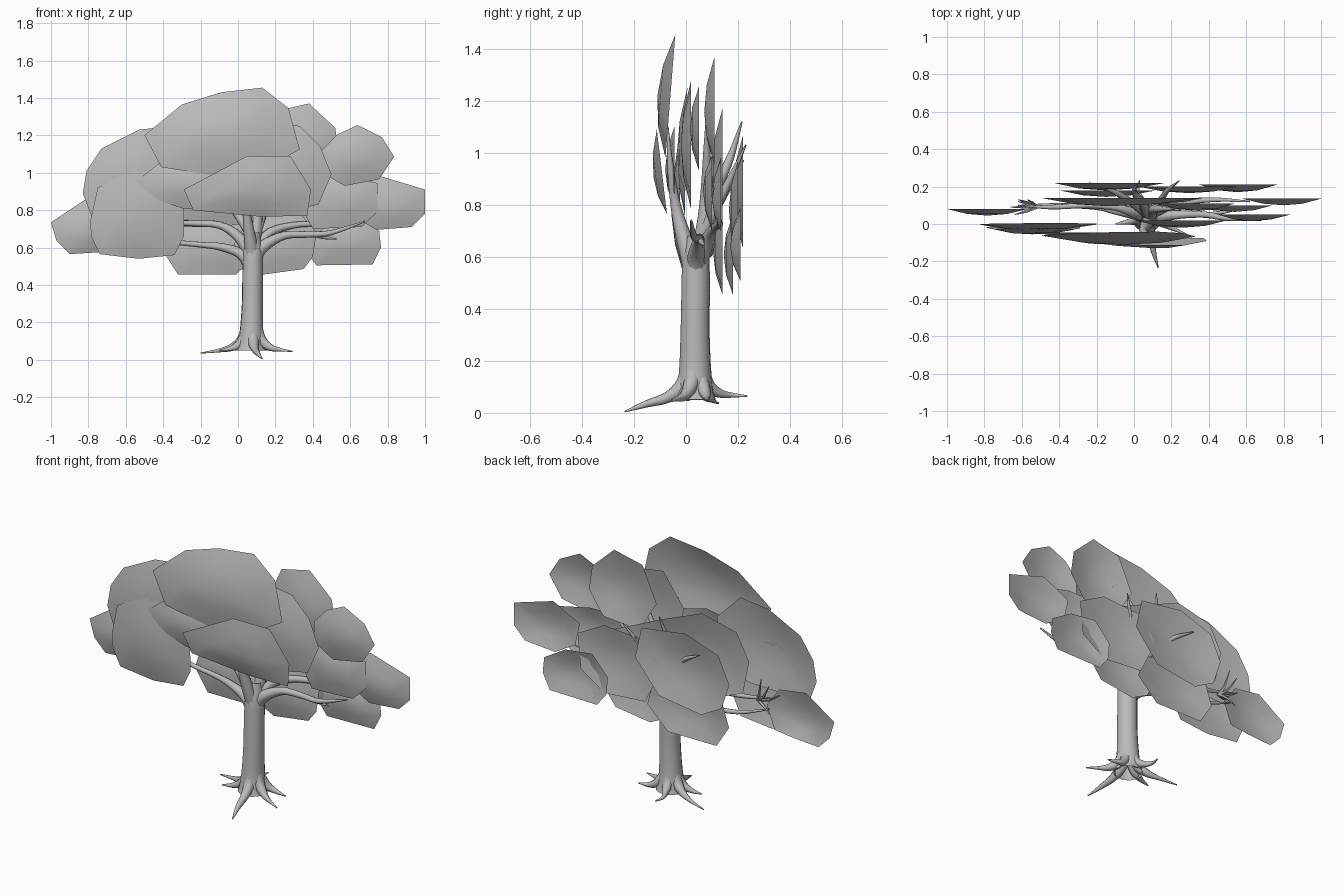
import bpy, bmesh, math
from mathutils import Vector

grey = bpy.data.materials.new("plain_grey")
grey.diffuse_color = (0.5, 0.5, 0.5, 1)


def finish(name, bm, angle):
    me = bpy.data.meshes.new(name)
    bm.to_mesh(me)
    bm.free()
    me.materials.append(grey)
    ob = bpy.data.objects.new(name, me)
    bpy.context.collection.objects.link(ob)
    bpy.ops.object.select_all(action='DESELECT')
    ob.select_set(True)
    bpy.context.view_layer.objects.active = ob
    bpy.ops.object.shade_smooth_by_angle(angle=math.radians(angle))
    return ob


def smooth_path(pts, steps):
    """Catmull-Rom through (x, y, z, radius) points."""
    p = [Vector(q) for q in pts]
    p = [2 * p[0] - p[1]] + p + [2 * p[-1] - p[-2]]
    out = []
    for i in range(1, len(p) - 2):
        a, b, c, d = p[i - 1:i + 3]
        for s in range(steps):
            t = s / steps
            out.append(0.5 * (2 * b + (c - a) * t + (2 * a - 5 * b + 4 * c - d) * t * t
                              + (3 * b - a - 3 * c + d) * t ** 3))
    return out + [p[-2]]


def limb(name, pts, sides=8, steps=4, capped=True):
    """Tapered tube."""
    path = smooth_path(pts, steps)
    bm = bmesh.new()
    rings = []
    side = None
    for i, q in enumerate(path):
        d = (path[min(i + 1, len(path) - 1)] - path[max(i - 1, 0)]).to_3d().normalized()
        if side is None:
            side = d.orthogonal()
        side = (side - d * side.dot(d)).normalized()
        up = d.cross(side)
        r = max(q[3], 0.002)
        rings.append([bm.verts.new(q.to_3d() + r * (side * math.cos(a) + up * math.sin(a)))
                      for a in (2 * math.pi * k / sides for k in range(sides))])
    for r0, r1 in zip(rings, rings[1:]):
        for k in range(sides):
            j = (k + 1) % sides
            bm.faces.new((r0[k], r0[j], r1[j], r1[k]))
    if capped:
        bm.faces.new(rings[0][::-1])
        bm.faces.new(rings[-1])
    return finish(name, bm, 60)


def leaf_card(name, y, lean, depth, outline):
    """Thin polygon of foliage, domed towards the front."""
    n = len(outline)
    cx = sum(p[0] for p in outline) / n
    cz = sum(p[1] for p in outline) / n
    bm = bmesh.new()

    def ring(scale, push):
        return [bm.verts.new((cx + (px - cx) * scale, y + lean * (pz - cz) * scale - push,
                              cz + (pz - cz) * scale)) for px, pz in outline]
    rim, inner = ring(1, 0), ring(0.5, depth * 0.75)
    mid = bm.verts.new((cx, y - depth, cz))
    for k in range(n):
        j = (k + 1) % n
        bm.faces.new((rim[k], rim[j], inner[j], inner[k]))
        bm.faces.new((inner[k], inner[j], mid))
    bmesh.ops.recalc_face_normals(bm, faces=bm.faces)
    if mid.link_faces[0].normal.y > 0:
        bmesh.ops.reverse_faces(bm, faces=bm.faces)
    return finish(name, bm, 80)


# Trunk, open at the foot
limb("trunk", [(.07, .035, .05, .08), (.07, .035, .09, .07), (.073, .035, .18, .061),
               (.077, .035, .32, .056), (.078, .037, .46, .055), (.08, .038, .58, .052),
               (.08, .04, .68, .035)], sides=14, capped=False)

# Roots, flowing out of the trunk
limb("front_root", [(.075, .015, .2, .03), (.08, -.008, .11, .032), (.09, -.07, .06, .022),
                    (.105, -.15, .035, .014), (.13, -.235, .005, .003)])
limb("back_root", [(.07, .055, .2, .03), (.06, .078, .11, .03), (.04, .13, .075, .018),
                   (.02, .18, .068, .01), (.03, .235, .065, .003)])
limb("left_root", [(.055, .04, .2, .03), (.025, .05, .11, .03), (-.03, .075, .068, .021),
                   (-.1, .1, .05, .011), (-.2, .125, .036, .003)])
limb("short_left_root", [(.05, .03, .15, .03), (.01, .02, .085, .025), (-.04, .01, .06, .014), (-.1, .0, .05, .003)])
limb("right_root", [(.095, .03, .2, .03), (.12, .02, .11, .03), (.17, -.005, .067, .02),
                    (.22, -.03, .055, .011), (.29, -.06, .045, .003)])
limb("back_right_root", [(.09, .05, .15, .03), (.13, .07, .085, .025), (.18, .08, .06, .014), (.25, .075, .05, .003)])

# Main branches
limb("right_branch", [(.08, .04, .54, .04), (.14, .04, .61, .032), (.25, .05, .665, .022),
                      (.38, .05, .67, .017), (.5, .03, .68, .014), (.68, .02, .74, .004)])
limb("right_back_branch", [(.09, .05, .58, .035), (.17, .09, .68, .025), (.3, .12, .72, .018),
                           (.45, .13, .73, .012), (.62, .12, .76, .004)])
limb("right_twig", [(.4, .05, .67, .012), (.46, .06, .655, .01), (.53, .07, .645, .003)])
limb("lower_left_branch", [(.07, .04, .5, .035), (.01, .05, .57, .028), (-.1, .07, .605, .02),
                           (-.2, .09, .615, .015), (-.4, .1, .64, .012), (-.6, .1, .71, .004)])
limb("upper_left_branch", [(.07, .04, .56, .035), (.0, .06, .66, .028), (-.1, .09, .72, .02),
                           (-.25, .1, .73, .016), (-.45, .09, .74, .012), (-.62, .1, .78, .003)])
limb("front_branch", [(.08, .03, .55, .04), (.06, -.01, .68, .03), (.05, -.04, .8, .02),
                      (.08, -.06, .95, .012), (.1, -.07, 1.1, .003)])
limb("middle_branch", [(.08, .05, .58, .04), (.1, .07, .72, .03), (.11, .08, .85, .024),
                       (.16, .08, 1.0, .014), (.22, .08, 1.15, .003)])
limb("back_branch", [(.08, .05, .6, .035), (.06, .08, .75, .028), (.04, .12, .87, .022),
                     (.0, .17, .98, .015), (.02, .215, 1.12, .003)])
limb("back_left_branch", [(.06, .06, .68, .025), (-.02, .12, .8, .02), (-.12, .18, .9, .014), (-.24, .22, .97, .003)])
limb("back_right_branch", [(.1, .06, .68, .025), (.14, .12, .8, .02), (.18, .18, .92, .012), (.24, .23, 1.03, .003)])

# Twigs at the left end
for i, (dx, dy, dz) in enumerate([(-.14, .0, .06), (-.1, .04, .12), (-.12, -.04, .02), (-.05, .04, .15), (-.1, .03, -.05)]):
    limb(f"left_twig_{i + 1}", [(-.52, .09, .74, .01), (-.52 + dx * .5, .09 + dy * .6, .74 + dz * .3, .008),
                                (-.52 + dx, .09 + dy, .74 + dz, .002)], sides=5, steps=2)

# Foliage cards, front to back
leaf_card("top_foliage", -.06, .08, .05,
          [(-.5, 1.2), (-.3, 1.365), (-.09, 1.43), (.13, 1.455), (.27, 1.345), (.33, 1.125),
           (.16, 1.03), (-.1, .98), (-.41, 1.03)])
leaf_card("front_foliage", -.09, -.12, .035,
          [(-.29, .91), (.05, 1.09), (.28, 1.09), (.39, .91), (.37, .77), (.12, .765), (-.24, .8)])
leaf_card("inner_front_foliage", -.045, 0, .035,
          [(-.54, .96), (-.42, 1.05), (-.1, 1.1), (.1, 1.05), (.1, .85), (-.1, .79), (-.3, .81), (-.48, .87)])
leaf_card("left_foliage", .0, .02, .035,
          [(-.83, .89), (-.81, 1.01), (-.73, 1.13), (-.53, 1.23), (-.35, 1.25), (-.2, 1.1),
           (-.2, .85), (-.4, .77), (-.78, .76)])
leaf_card("lower_left_foliage", -.02, -.04, .035,
          [(-.79, .74), (-.75, .92), (-.55, 1.03), (-.38, 1.0), (-.29, .85), (-.29, .66),
           (-.34, .56), (-.53, .54), (-.74, .565), (-.785, .66)])
leaf_card("far_left_foliage", .08, 0, .035,
          [(-1, .735), (-.82, .855), (-.65, .83), (-.57, .72), (-.62, .59), (-.74, .575), (-.9, .565), (-.97, .635)])
leaf_card("centre_left_foliage", .14, 0, .045,
          [(-.5, .97), (-.42, 1.12), (-.2, 1.17), (.05, 1.07), (.36, .93), (.33, .77), (-.1, .71), (-.29, .71), (-.46, .78)])
leaf_card("centre_right_foliage", .02, 0, .04,
          [(.0, 1.1), (.13, 1.28), (.33, 1.25), (.44, 1.14), (.5, .99), (.43, .83), (.2, .78), (.03, .88)])
leaf_card("upper_right_foliage", .11, 0, .04,
          [(.11, 1.13), (.2, 1.33), (.38, 1.37), (.52, 1.24), (.54, 1.1), (.45, .97), (.22, .95)])
leaf_card("right_foliage", .05, 0, .035,
          [(.45, 1.12), (.53, 1.205), (.64, 1.255), (.77, 1.19), (.835, 1.085), (.755, .965), (.57, .93), (.45, 1.0)])
leaf_card("middle_right_foliage", .1, 0, .035,
          [(.3, .88), (.38, .99), (.54, .99), (.745, .945), (.745, .79), (.66, .71), (.4, .7)])
leaf_card("far_right_foliage", .135, 0, .035,
          [(.58, .9), (.75, .985), (1, .91), (1, .78), (.93, .71), (.74, .695), (.61, .77)])
leaf_card("lower_right_foliage", .21, 0, .04,
          [(.35, .68), (.45, .79), (.62, .77), (.755, .69), (.765, .6), (.72, .51), (.42, .505), (.36, .58)])
leaf_card("low_right_centre_foliage", .14, 0, .035,
          [(-.02, .62), (.08, .8), (.3, .82), (.42, .68), (.4, .55), (.35, .485), (.13, .455), (.02, .51)])
leaf_card("low_left_centre_foliage", .18, 0, .035,
          [(-.4, .58), (-.36, .7), (-.15, .76), (.08, .72), (.12, .58), (-.01, .455), (-.32, .455)])
leaf_card("back_foliage", .22, 0, .04,
          [(-.43, .85), (-.36, 1.0), (-.15, 1.07), (.13, 1.03), (.17, .85), (.02, .67), (-.25, .63), (-.38, .7)])
leaf_card("back_right_foliage", .2, 0, .035,
          [(.02, .8), (.1, .95), (.38, .97), (.55, .88), (.53, .68), (.38, .58), (.12, .6)])
